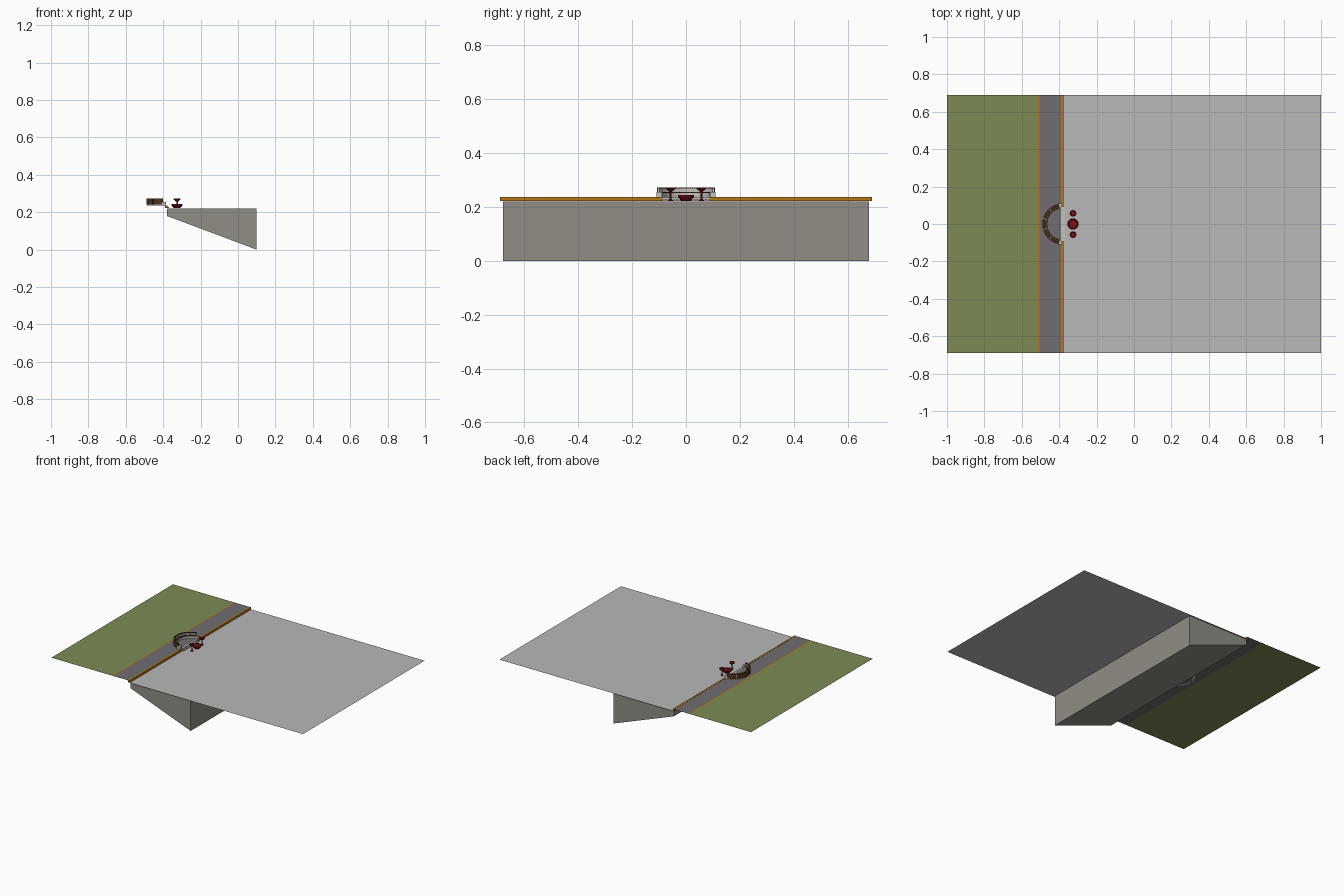
import bpy, bmesh, math

if "Cube" in bpy.data.objects:
    bpy.data.objects.remove(bpy.data.objects["Cube"])

def mat(name, r, g, b):
    m = bpy.data.materials.new(name)
    m.diffuse_color = (r, g, b, 1)
    m.use_nodes = True
    m.node_tree.nodes["Principled BSDF"].inputs["Base Color"].default_value = m.diffuse_color
    return m

PAVING = mat("pale paving grey", 0.48, 0.48, 0.48)
GRASS = mat("grass green", 0.20, 0.26, 0.09)
ROAD = mat("path grey", 0.16, 0.155, 0.16)
KERB = mat("kerb orange", 0.45, 0.18, 0.01)
STONE = mat("warm stone", 0.28, 0.27, 0.235)
WHITE = mat("pale stone", 0.55, 0.54, 0.52)
WOOD = mat("dark wood", 0.075, 0.032, 0.012)
RED = mat("dark red", 0.19, 0.007, 0.008)

LOW, HIGH, EDGE = 0.222, 0.236, -0.38

def make(name, verts, faces, material):
    me = bpy.data.meshes.new(name)
    me.from_pydata(verts, [], faces)
    bm = bmesh.new()
    bm.from_mesh(me)
    if len(faces) > 1:
        bmesh.ops.recalc_face_normals(bm, faces=bm.faces)
    bm.to_mesh(me)
    bm.free()
    me.materials.append(material)
    ob = bpy.data.objects.new(name, me)
    bpy.context.collection.objects.link(ob)
    return ob

def sheet(name, x0, x1, z, material, y=0.69):
    return make(name, [(x0, -y, z), (x1, -y, z), (x1, y, z), (x0, y, z)], [(0, 1, 2, 3)], material)

def prism(name, profile, y0, y1, material):
    """Extrude an x-z outline along y."""
    n = len(profile)
    v = [(x, y, z) for y in (y0, y1) for x, z in profile]
    f = [tuple(range(n)), tuple(range(n, 2 * n))]
    f += [(i, (i + 1) % n, n + (i + 1) % n, n + i) for i in range(n)]
    return make(name, v, f, material)

def box(name, x0, x1, y0, y1, z0, z1, material):
    return prism(name, [(x0, z0), (x1, z0), (x1, z1), (x0, z1)], y0, y1, material)

def arc(name, r0, r1, z0, z1, a0, a1, material, steps=6, cx=EDGE):
    """Curved bar; angles in degrees around the terrace centre."""
    v, f = [], []
    for i in range(steps + 1):
        a = math.radians(a0 + (a1 - a0) * i / steps)
        for r, z in ((r0, z0), (r1, z0), (r1, z1), (r0, z1)):
            v.append((cx + r * math.cos(a), r * math.sin(a), z))
    for i in range(steps):
        for k in range(4):
            f.append((4*i + k, 4*i + (k+1) % 4, 4*i + 4 + (k+1) % 4, 4*i + 4 + k))
    f += [(0, 1, 2, 3), tuple(4 * steps + k for k in range(4))]
    return make(name, v, f, material)

def lathe(name, x, y, profile, material, n=20):
    """Revolve (radius, z) points about a vertical axis."""
    v = [(x + r * math.cos(2*math.pi*i/n), y + r * math.sin(2*math.pi*i/n), z)
         for r, z in profile for i in range(n)]
    f = [(k*n + i, k*n + (i+1) % n, (k+1)*n + (i+1) % n, (k+1)*n + i)
         for k in range(len(profile) - 1) for i in range(n)]
    f += [tuple(range(n)), tuple(range(len(v) - n, len(v)))]
    return make(name, v, f, material)

# Ground surfaces
sheet("plaza", EDGE, 1.0, LOW, PAVING)
sheet("lawn", -1.0, -0.51, HIGH, GRASS)
sheet("path", -0.51, EDGE - 0.01, HIGH, ROAD)
sheet("lawn_edging", -0.516, -0.506, HIGH + 0.0008, KERB)

# Sloping foundation below the plaza
prism("foundation", [(EDGE, LOW - 0.001), (0.1, LOW - 0.001), (0.1, 0.0), (EDGE, 0.18)],
      -0.68, 0.68, STONE)

# Kerb, open in the middle for the steps
for s in (-1, 1):
    ys = sorted((s * 0.09, s * 0.69))
    box("kerb", EDGE - 0.01, EDGE + 0.002, ys[0], ys[1], LOW, HIGH + 0.001, KERB)
box("upper_step", EDGE - 0.01, EDGE, -0.09, 0.09, LOW, HIGH, WHITE)
box("lower_step", EDGE, EDGE + 0.01, -0.09, 0.09, LOW, LOW + 0.007, WHITE)

# Curved bench: stone base, wooden seats and backs in segments
arc("bench_base", 0.088, 0.104, HIGH, 0.252, 97, 263, WHITE, 24)
arc("bench_wall", 0.101, 0.106, HIGH, 0.268, 102, 258, WHITE, 24)
for i in range(5):
    a = 102 + i * 31.6
    arc("bench_seat", 0.084, 0.101, 0.252, 0.256, a, a + 29.6, WOOD)
    arc("bench_back", 0.106, 0.110, 0.240, 0.273, a, a + 29.6, WOOD)
    arc("bench_top_rail", 0.098, 0.110, 0.268, 0.273, a + 1, a + 28.6, WOOD)

# Low end pillars of the bench
for y in (-0.1, 0.1):
    box("end_pillar", EDGE - 0.026, EDGE - 0.004, y - 0.01, y + 0.01, HIGH, 0.255, WHITE)

# Red bowl and two tall flared planters
lathe("red_bowl", -0.326, 0, [(0.017, LOW), (0.03, 0.237), (0.03, 0.244),
                               (0.026, 0.244), (0.022, 0.24)], RED)
for y in (-0.057, 0.057):
    lathe("tall_planter", -0.326, y, [(0.010, LOW), (0.010, 0.225), (0.004, 0.228),
          (0.004, 0.256), (0.018, 0.268), (0.018, 0.273), (0.014, 0.273), (0.012, 0.269)], RED)
